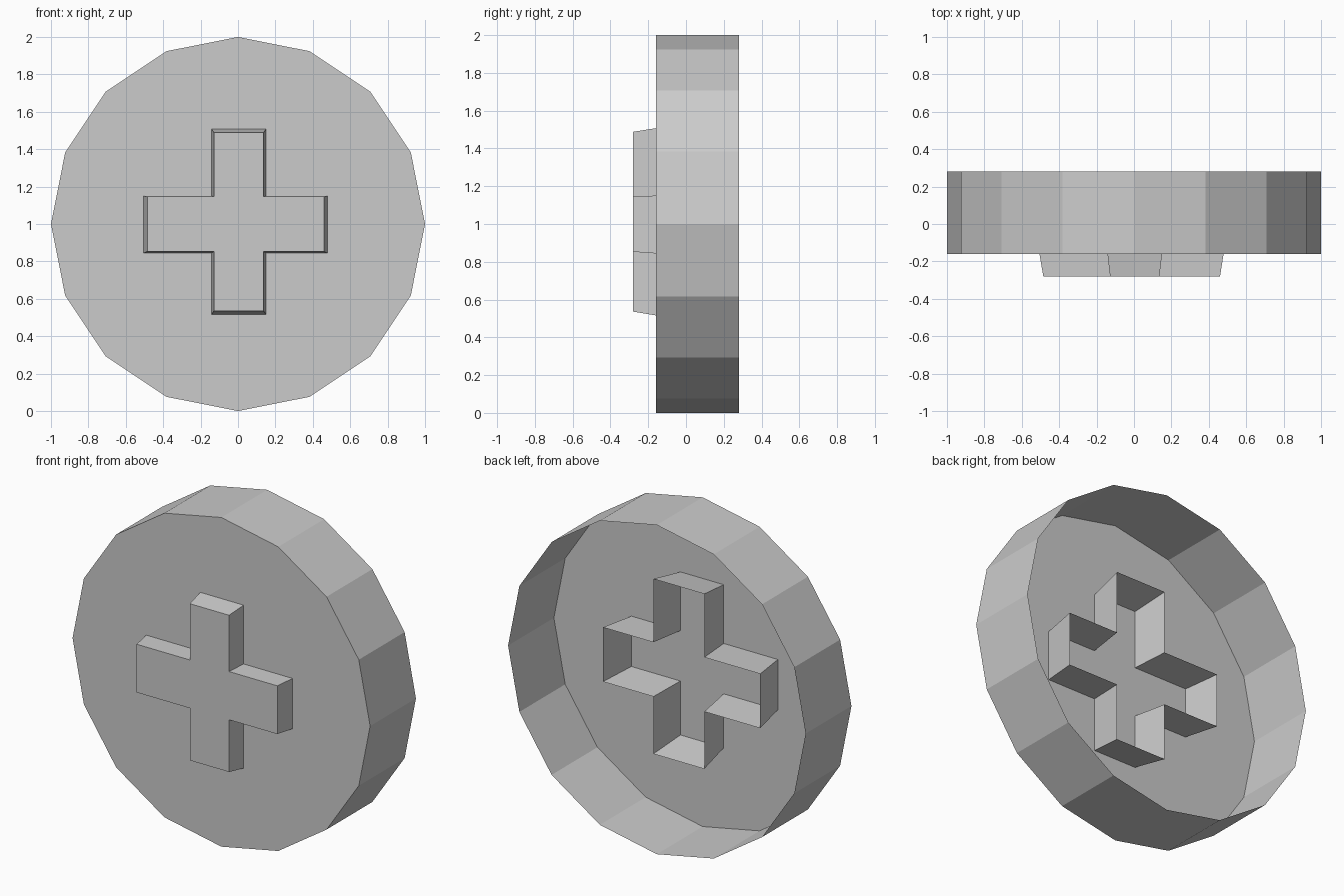
import bpy, bmesh
from math import cos, sin, pi

if "Cube" in bpy.data.objects:
    bpy.data.objects.remove(bpy.data.objects["Cube"])


def loft(name, loops, cap_first=True):
    """Bridge matching closed loops; optionally cap the first (front) one."""
    bm = bmesh.new()
    rings = [[bm.verts.new(p) for p in loop] for loop in loops]
    n = len(rings[0])
    for a, b in zip(rings, rings[1:]):
        for i in range(n):
            j = (i + 1) % n
            bm.faces.new((a[i], a[j], b[j], b[i]))
    if cap_first:
        bm.faces.new(rings[0])
    bmesh.ops.recalc_face_normals(bm, faces=bm.faces)
    # make the front cap face -y
    if cap_first:
        bm.faces.ensure_lookup_table()
        if bm.faces[-1].normal.y > 0:
            bmesh.ops.reverse_faces(bm, faces=bm.faces)
    me = bpy.data.meshes.new(name)
    bm.to_mesh(me)
    bm.free()
    ob = bpy.data.objects.new(name, me)
    bpy.context.collection.objects.link(ob)
    return ob


def circle(y, sides=16):
    return [(cos(2 * pi * i / sides), y, 1 + sin(2 * pi * i / sides))
            for i in range(sides)]


def cross(y, x0, x1, xa, xb, z0, z1, za, zb):
    """Plus outline: outer limits x0..x1, z0..z1; arm limits xa..xb, za..zb."""
    pts = [(xa, z0), (xb, z0), (xb, za), (x1, za), (x1, zb), (xb, zb),
           (xb, z1), (xa, z1), (xa, zb), (x0, zb), (x0, za), (xa, za)]
    return [(x, y, z) for x, z in pts]


# Shallow cup: front plate with thin rim, open at the back
loft("button_cap", [circle(-0.16), circle(0.28)])

# Tapered plus passing through the plate, hollow and open at the back
loft("plus_symbol", [
    cross(-0.28, -0.485, 0.46, -0.128, 0.136, 0.536, 1.488, 0.853, 1.146),
    cross(0.063, -0.543, 0.514, -0.167, 0.175, 0.48, 1.543, 0.828, 1.158),
])
